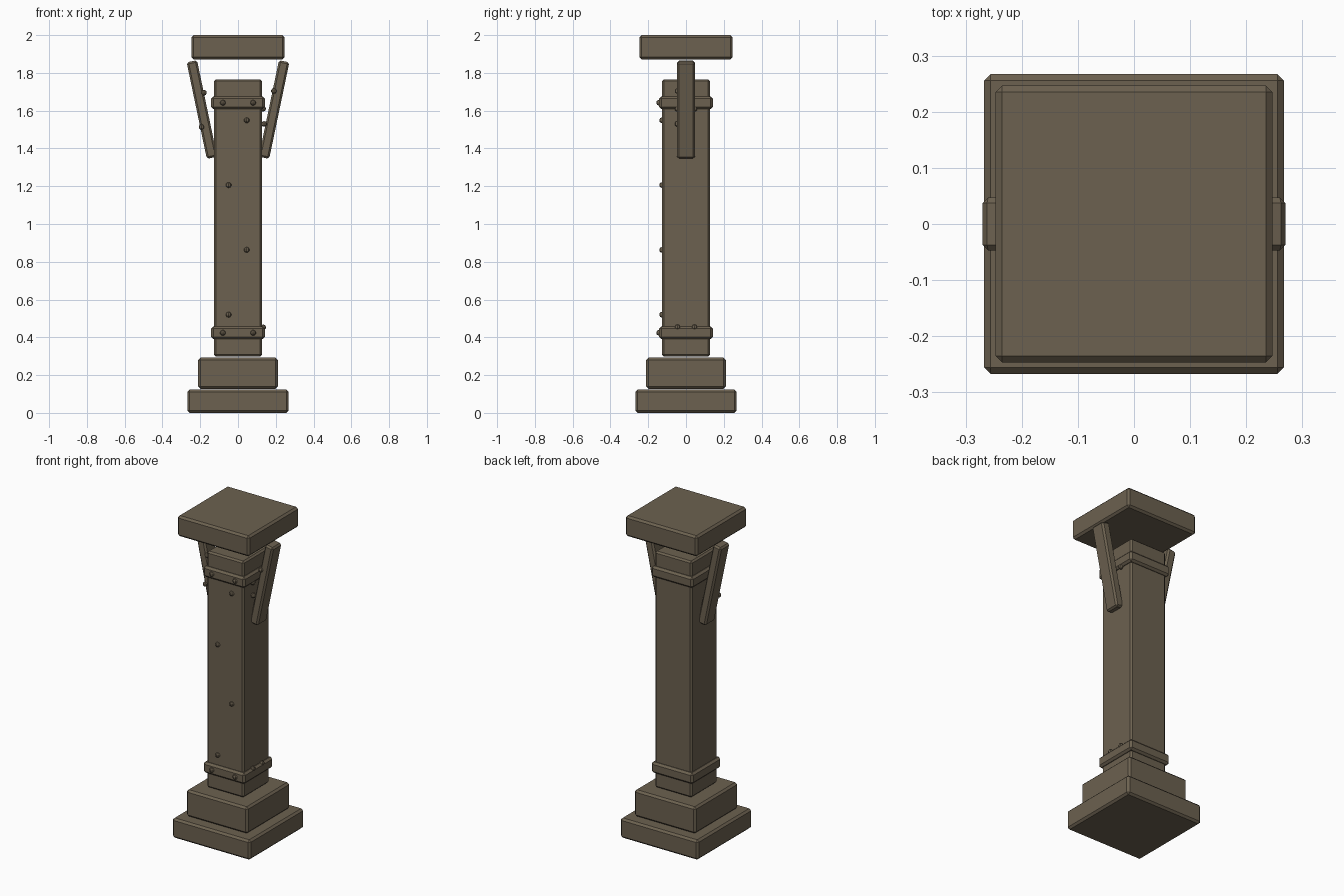
import bpy, math
from mathutils import Matrix, Vector

if "Cube" in bpy.data.objects:
    bpy.data.objects.remove(bpy.data.objects["Cube"])

stone = bpy.data.materials.new("weathered brown")
stone.diffuse_color = (0.15, 0.12, 0.08, 1)
stone.use_nodes = True
stone.node_tree.nodes["Principled BSDF"].inputs["Base Color"].default_value = stone.diffuse_color


def block(name, size, loc, bevel=0.012, tilt=0):
    """Chamfered box, tilted about the y axis."""
    bpy.ops.mesh.primitive_cube_add(size=1)
    o = bpy.context.object
    o.name = name
    o.data.transform(Matrix.Diagonal((*size, 1)))
    o.location = loc
    o.rotation_euler.y = tilt
    m = o.modifiers.new("chamfer", "BEVEL")
    m.width = bevel
    m.segments = 1
    o.data.materials.append(stone)
    return o


def rivet(name, loc):
    """Small low-poly stud half sunk in the surface."""
    bpy.ops.mesh.primitive_uv_sphere_add(segments=8, ring_count=5, radius=0.015, location=loc)
    o = bpy.context.object
    o.name = name
    o.data.materials.append(stone)


# Stepped base, shaft and cap
block("base_slab", (0.535, 0.535, 0.123), (0, 0, 0.0615))
block("plinth", (0.422, 0.422, 0.165), (0, 0, 0.2095))
block("shaft", (0.254, 0.254, 1.468), (0, 0, 1.032), 0.01)
block("cap", (0.494, 0.494, 0.128), (0, 0, 1.936))

# Collar bands
for name, z in (("lower_band", 0.424), ("upper_band", 1.642)):
    block(name, (0.286, 0.286, 0.068), (0, 0, z))
    for x in (-0.08, 0.08):
        rivet(name + "_front_rivet", (x, -0.143, z))

# Studs on the right side of the bands
for y in (-0.045, 0.045):
    rivet("lower_band_side_rivet", (0.133, y, 0.453))
    rivet("upper_band_side_rivet", (0.133, y, 1.61))

# Studs staggered up the shaft front
for i in range(4):
    rivet("shaft_rivet", (-0.05 if i % 2 == 0 else 0.046, -0.127, 0.52 + i * 0.343))

# Slanted braces
for side, s in (("left", -1), ("right", 1)):
    block(side + "_brace", (0.056, 0.094, 0.522), (s * 0.191, 0, 1.606), 0.01, s * math.radians(11.8))

# Studs on the braces
for x, z in ((-0.18, 1.695), (-0.193, 1.513), (0.19, 1.704), (0.138, 1.53)):
    rivet("brace_rivet", (x, -0.045, z))
